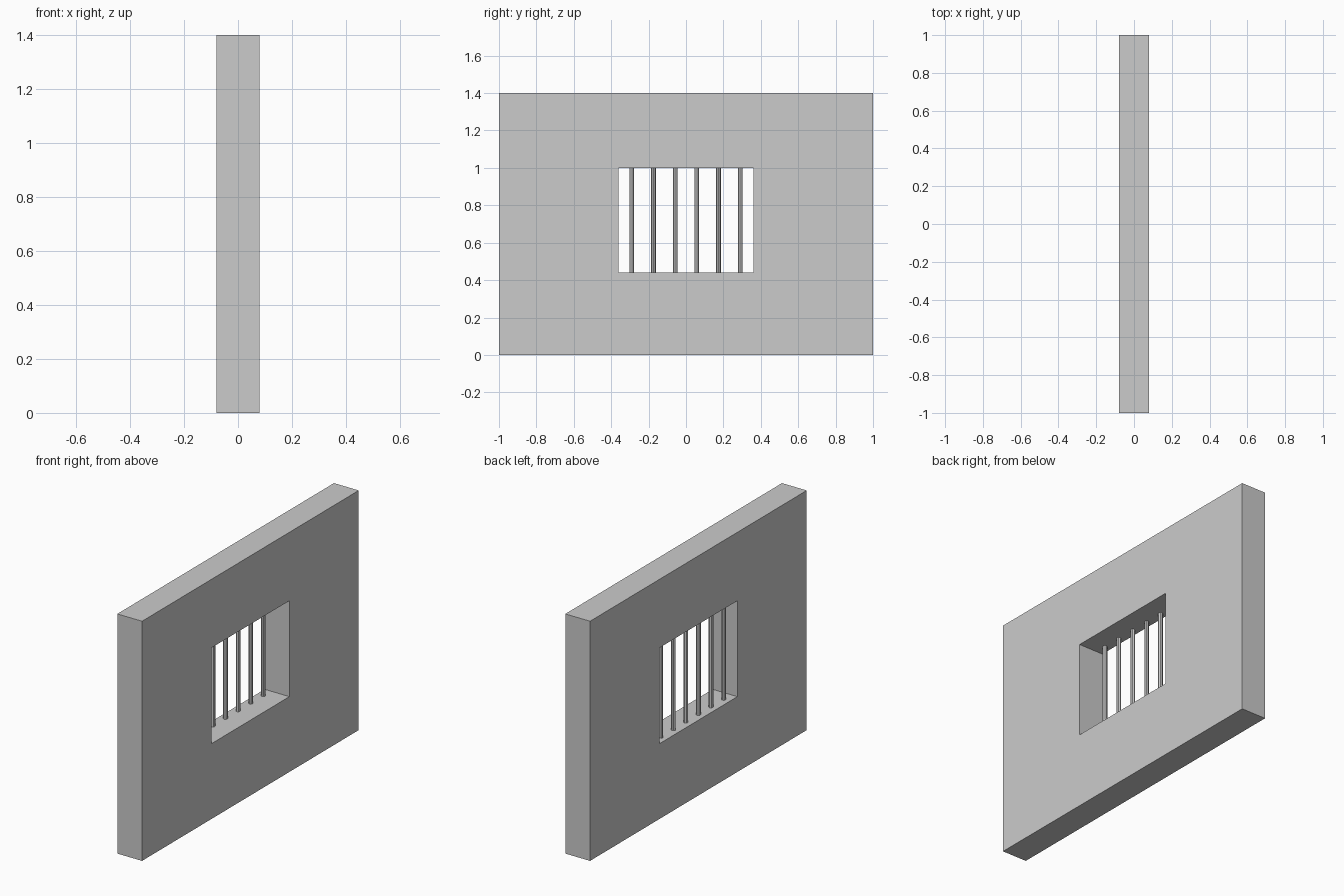
import bpy, bmesh

if "Cube" in bpy.data.objects:
    bpy.data.objects.remove(bpy.data.objects["Cube"])

WALL_X = 0.08
BAR_X = -0.04
SILL, LINTEL = 0.44, 1.0


def rect(y, z0, z1):
    return [(-y, z0), (y, z0), (y, z1), (-y, z1)]


# Wall: rectangular ring extruded through its thickness
outer, inner = rect(1.0, 0.0, 1.4), rect(0.36, SILL, LINTEL)
bm = bmesh.new()
o = [bm.verts.new((-WALL_X, y, z)) for y, z in outer]
i = [bm.verts.new((-WALL_X, y, z)) for y, z in inner]
ring = [bm.faces.new((o[k], o[(k + 1) % 4], i[(k + 1) % 4], i[k])) for k in range(4)]
ext = bmesh.ops.extrude_face_region(bm, geom=ring, use_keep_orig=True)
moved = [g for g in ext["geom"] if isinstance(g, bmesh.types.BMVert)]
bmesh.ops.translate(bm, verts=moved, vec=(2 * WALL_X, 0, 0))
bmesh.ops.recalc_face_normals(bm, faces=bm.faces)
mesh = bpy.data.meshes.new("wall")
bm.to_mesh(mesh)
bm.free()
bpy.context.collection.objects.link(bpy.data.objects.new("wall", mesh))

# Window bars, set toward the -x side of the opening
for n in range(6):
    bpy.ops.mesh.primitive_cylinder_add(
        vertices=8, radius=0.0125, depth=LINTEL - SILL,
        location=(BAR_X, -0.29 + 0.116 * n, (SILL + LINTEL) / 2))
    bpy.context.object.name = f"window_bar_{n + 1}"
